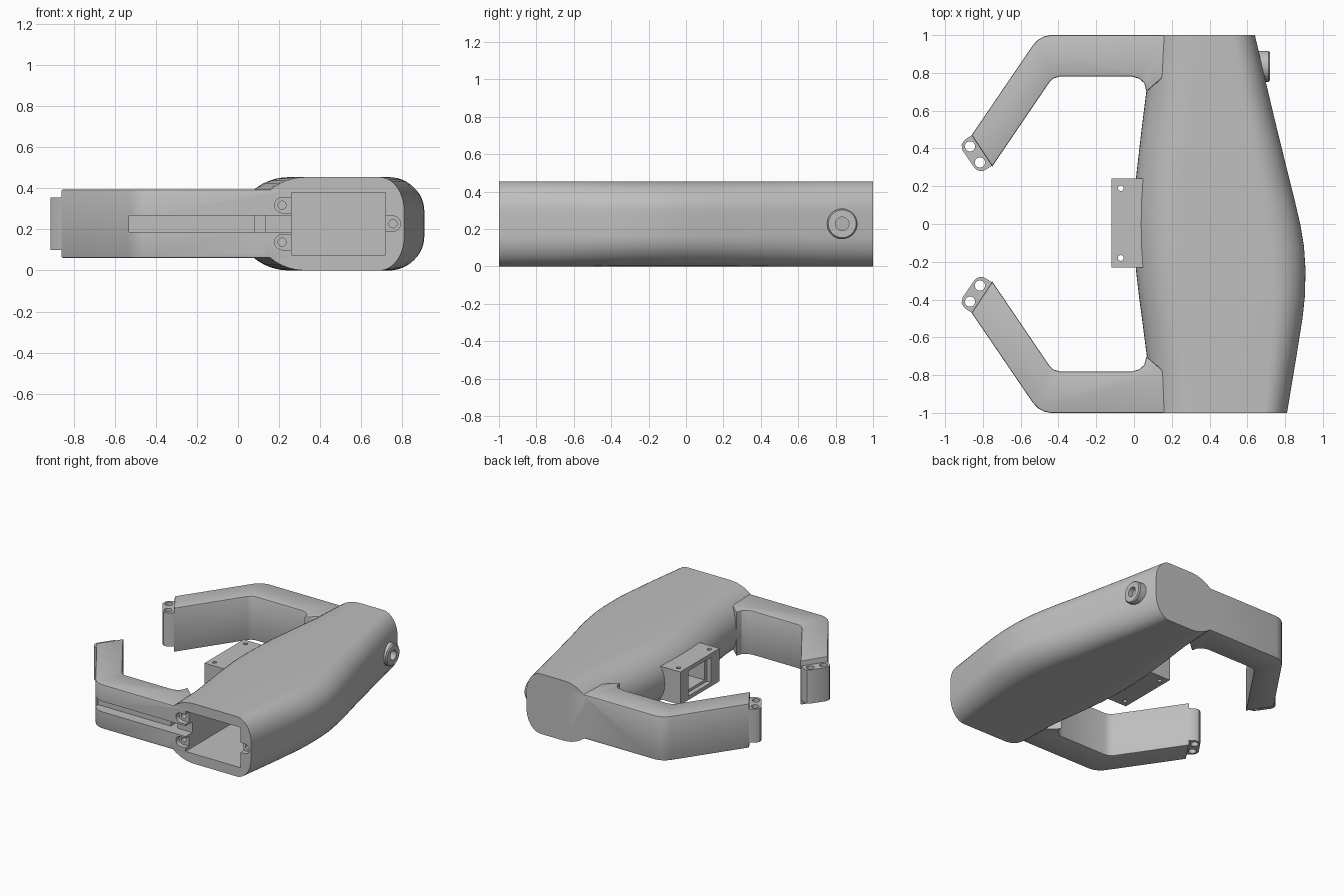
import bpy, bmesh, math
from mathutils import Matrix, Vector

cube = bpy.data.objects.get("Cube")
if cube:
    bpy.data.objects.remove(cube, do_unlink=True)

grey = bpy.data.materials.new("plain_grey")
grey.use_nodes = True
COLOUR = (0.52, 0.52, 0.52, 1)
grey.diffuse_color = COLOUR
grey.node_tree.nodes["Principled BSDF"].inputs["Base Color"].default_value = COLOUR

MID = 0.2275   # mid height of the whole part


def finish(bm, name):
    bmesh.ops.recalc_face_normals(bm, faces=bm.faces)
    mesh = bpy.data.meshes.new(name)
    bm.to_mesh(mesh)
    bm.free()
    mesh.materials.append(grey)
    ob = bpy.data.objects.new(name, mesh)
    bpy.context.collection.objects.link(ob)
    return ob


def prism(name, outline, z0, z1, side=1, bevel=0):
    """Vertical extrusion of an xy outline, mirrored in y when side is -1."""
    bm = bmesh.new()
    face = bm.faces.new([bm.verts.new((x, y * side, z0)) for x, y in outline])
    ext = bmesh.ops.extrude_face_region(bm, geom=[face])
    tops = [v for v in ext["geom"] if isinstance(v, bmesh.types.BMVert)]
    bmesh.ops.translate(bm, verts=tops, vec=(0, 0, z1 - z0))
    bmesh.ops.recalc_face_normals(bm, faces=bm.faces)
    if bevel:
        rims = [e for e in bm.edges if e.verts[0].co.z == e.verts[1].co.z]
        bmesh.ops.bevel(bm, geom=rims, offset=bevel, segments=2, affect='EDGES', profile=0.5)
    return finish(bm, name)


def box(name, x, y, z):
    return prism(name, [(x[0], y[0]), (x[1], y[0]), (x[1], y[1]), (x[0], y[1])], *z)


def rod(name, start, end, radius, radius2=None):
    a, b = Vector(start), Vector(end)
    turn = (b - a).to_track_quat('Z', 'Y').to_matrix().to_4x4()
    bm = bmesh.new()
    bmesh.ops.create_cone(bm, cap_ends=True, segments=32, radius1=radius,
                          radius2=radius2 or radius, depth=(b - a).length,
                          matrix=Matrix.Translation((a + b) / 2) @ turn)
    return finish(bm, name)


def combine(target, tool, operation, keep=False):
    mod = target.modifiers.new("combine", 'BOOLEAN')
    mod.operation, mod.solver, mod.object = operation, 'EXACT', tool
    bpy.context.view_layer.objects.active = target
    bpy.ops.object.modifier_apply(modifier=mod.name)
    if not keep:
        bpy.data.objects.remove(tool, do_unlink=True)


def cut(target, tool, keep=False):
    combine(target, tool, 'DIFFERENCE', keep)


def section(left, right, round_right, steps=12):
    """Closed xz section: full elliptic left side, tighter right corners."""
    pts = []
    corners = [(right, -1, round_right, 0.165, 1), (right, 1, round_right, 0.165, 1),
               (left, 1, 0.25, 0.222, -1), (left, -1, 0.25, 0.222, -1)]
    for i, (edge, up, rx, rz, out) in enumerate(corners):
        for k in range(steps + 1):
            a = math.radians(90) * (i - 1 + k / steps)
            pts.append((edge - out * rx + rx * math.cos(a),
                        MID + up * (MID - rz) + rz * math.sin(a)))
    return pts


# Main body lofted along y: y, left edge, right edge, right corner radius
stations = [(-1, .08, .81, .12), (-.7, .068, .86, .14), (-.5, .042, .892, .16),
            (-.38, .026, .905, .17), (-.24, .01, .908, .18), (-.12, .002, .9, .18),
            (0, 0, .88, .18), (.12, .002, .852, .17), (.24, .01, .822, .17),
            (.5, .04, .758, .15), (.7, .065, .71, .14), (1, .08, .64, .12)]
bm = bmesh.new()
rings = [[bm.verts.new((x, y, z)) for x, z in section(l, r, c)] for y, l, r, c in stations]
for a, b in zip(rings, rings[1:]):
    for i in range(len(a)):
        j = (i + 1) % len(a)
        bm.faces.new((a[i], a[j], b[j], b[i]))
bm.faces.new(rings[0])
bm.faces.new(rings[-1])
housing = finish(bm, "housing")

# Two bent arms with drilled end tabs
arm = [(.3, 1), (-.44, 1), (-.475, .993), (-.508, .975), (-.535, .947),
       (-.86, .47), (-.75, .305), (-.448, .75), (-.428, .77), (-.395, .78),
       (-.01, .78), (.028, .77), (.055, .745), (.066, .7), (.18, .8), (.3, .8)]
tab = [(-.845, .48), (-.86, .47), (-.9, .442), (-.913, .418), (-.907, .388),
       (-.842, .294), (-.82, .28), (-.795, .282), (-.752, .308), (-.737, .325)]
for side, place in ((1, "rear"), (-1, "front")):
    combine(housing, prism(place + "_arm", arm, .06, .395, side, .008), 'UNION')
    end = prism(place + "_arm_tab", tab, .1, .355, side)
    for x, y in ((-.868, .411), (-.816, .326)):
        cut(end, rod("tab_hole", (x, y * side, 0), (x, y * side, .5), .027))

# Mounting bracket on the inner side, with screw holes and a stepped window
bracket = box("bracket", (-.12, .1), (-.23, .24), (.1, .35))
for y in (.19, -.18):
    cut(bracket, rod("screw_hole", (-.07, y, 0), (-.07, y, .5), .015))
cut(bracket, box("window_step", (-.2, -.085), (-.13, .14), (.13, .32)))
window = box("window", (-.2, .2), (-.1, .11), (.15, .3))
cut(bracket, window, keep=True)
cut(housing, window)

# Deep front opening with screw recesses and a cable slot along the arm
cut(housing, box("opening", (.26, .72), (-1.1, .2), (.075, .38)))
for x, z, edge in ((.215, .318, .3), (.215, .138, .3), (.755, .228, .68)):
    cut(housing, rod("recess", (x, -1.1, z), (x, -.96, z), .037))
    cut(housing, box("recess_neck", sorted((x, edge)), (-1.1, -.96), (z - .037, z + .037)))
    cut(housing, rod("screw_bore", (x, -1.1, z), (x, -.85, z), .02))
cut(housing, box("cable_slot", (-.53, .3), (-1.1, -.92), (.188, .268)))
cut(housing, box("cable_port", (.08, .135), (-1.1, -.85), (.188, .268)))

# Round socket on the outer side
socket = rod("socket", (.6, .835, MID), (.712, .835, MID), .082)
combine(socket, rod("socket_lip", (.71, .835, MID), (.72, .835, MID), .082, .074), 'UNION')
cut(socket, rod("socket_bore", (.67, .835, MID), (.8, .835, MID), .036))

# Smooth shading with crisp edges
for ob in list(bpy.context.scene.objects):
    if ob.type == 'MESH' and ob.data.materials and ob.data.materials[0] == grey:
        bpy.ops.object.select_all(action='DESELECT')
        ob.select_set(True)
        bpy.context.view_layer.objects.active = ob
        bpy.ops.object.shade_smooth_by_angle(angle=math.radians(30))
